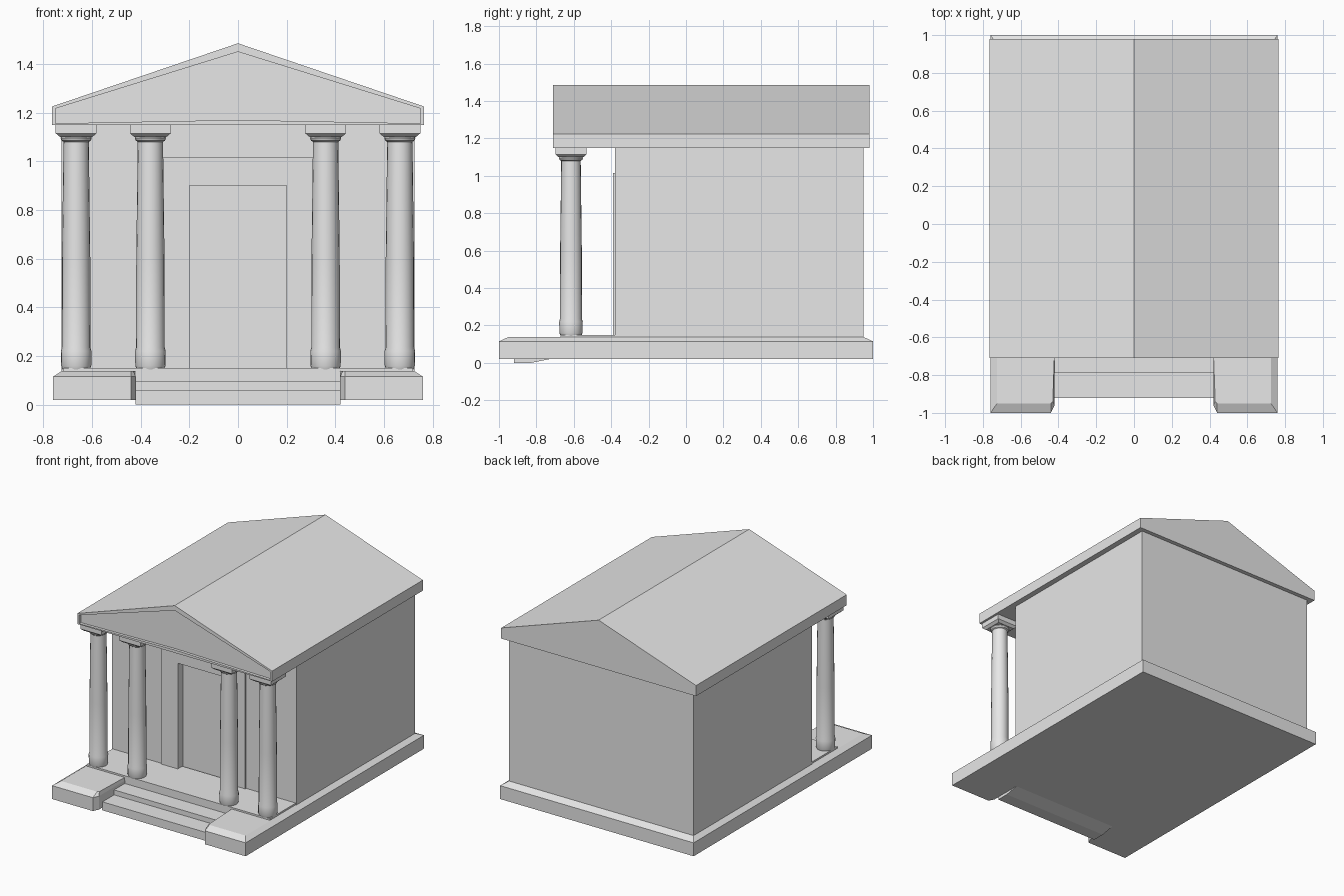
import bpy, bmesh, math

cube = bpy.data.objects.get("Cube")
if cube:
    bpy.data.objects.remove(cube, do_unlink=True)

stone = bpy.data.materials.new("grey stone")
stone.use_nodes = True
stone.diffuse_color = (0.8, 0.8, 0.8, 1)
stone.node_tree.nodes["Principled BSDF"].inputs["Base Color"].default_value = (0.8, 0.8, 0.8, 1)


def loft(name, rings, smooth=False):
    """Skin matching rings of points and cap both ends."""
    bm = bmesh.new()
    loops = [[bm.verts.new(p) for p in ring] for ring in rings]
    n = len(loops[0])
    for a, b in zip(loops, loops[1:]):
        for i in range(n):
            j = (i + 1) % n
            bm.faces.new((a[i], a[j], b[j], b[i]))
    bm.faces.new(loops[0])
    bm.faces.new(loops[-1])
    bmesh.ops.recalc_face_normals(bm, faces=bm.faces)
    mesh = bpy.data.meshes.new(name)
    bm.to_mesh(mesh)
    bm.free()
    mesh.materials.append(stone)
    obj = bpy.data.objects.new(name, mesh)
    bpy.context.collection.objects.link(obj)
    if smooth:
        bpy.ops.object.select_all(action="DESELECT")
        obj.select_set(True)
        bpy.context.view_layer.objects.active = obj
        bpy.ops.object.shade_smooth_by_angle(angle=math.radians(35))
    return obj


def flat(points, z):
    return [(x, y, z) for x, y in points]


def upright(points, y):
    return [(x, y, z) for x, z in points]


def mirrored(half):
    """Close a half outline with its mirror image across x = 0."""
    return half + [(-x, y) for x, y in reversed(half)]


def box(name, half_x, y0, y1, z0, z1):
    outline = mirrored([(half_x, y0), (half_x, y1)])
    return loft(name, [flat(outline, z0), flat(outline, z1)])


# Plinth with sloped top edge and a notch for the stairs
foot = mirrored([(0.76, 1), (0.76, -1), (0.44, -1), (0.42, -0.96), (0.42, -0.66)])
top = mirrored([(0.725, 0.95), (0.725, -0.95), (0.44, -0.95), (0.43, -0.94), (0.42, -0.66)])
loft("plinth", [flat(foot, 0.02), flat(foot, 0.115), flat(top, 0.138)])

# Stairs and porch floor
steps = [(-0.92, 0), (-0.83, 0), (-0.73, 0.02), (-0.655, 0.02),
         (-0.655, 0.095), (-0.79, 0.095), (-0.79, 0.06), (-0.92, 0.06)]
loft("stairs", [[(x, y, z) for y, z in steps] for x in (-0.422, 0.422)])
box("porch_floor", 0.72, -0.67, -0.34, 0.09, 0.15)

# Hall with a recessed doorway and thin surround
box("hall", 0.725, -0.33, 0.95, 0.13, 1.15)


def door_arch(name, half_x, z_top, y0, y1):
    outline = mirrored([(0.2, 0.9), (0.2, 0.13), (half_x, 0.13), (half_x, z_top)])
    # Order runs up one side, over the top, down the other and round the opening
    return loft(name, [upright(outline, y) for y in (y0, y1)])


door_arch("front_wall", 0.725, 1.15, -0.38, -0.33)
door_arch("door_surround", 0.33, 1.015, -0.39, -0.38)

# Roof with a recessed gable panel at the front
gable = [(0, 1.15), (0.765, 1.15), (0.765, 1.225), (0, 1.485), (-0.765, 1.225), (-0.765, 1.15)]
panel = [(0, 1.17), (0.75, 1.156), (0.75, 1.217), (0, 1.45), (-0.75, 1.217), (-0.75, 1.156)]
loft("roof", [upright(gable, 0.98), upright(gable, -0.71),
              upright(panel, -0.71), upright(panel, -0.69)])

# Columns: turned shaft with a square capital
SHAFT = [(0.056, 0.145), (0.062, 0.16), (0.063, 0.22), (0.059, 0.235), (0.058, 0.6),
         (0.052, 1.08), (0.06, 1.085), (0.064, 1.095), (0.06, 1.106), (0.056, 1.115)]
CAPITAL = [(0.066, 1.1), (0.084, 1.115), (0.084, 1.152)]


def ring(cx, cy, r, z, sides, turn=0):
    angles = [math.tau * i / sides + turn for i in range(sides)]
    return [(cx + r * math.cos(a), cy + r * math.sin(a), z) for a in angles]


for i, x in enumerate((-0.665, -0.36, 0.36, 0.665), 1):
    loft(f"column_shaft_{i}", [ring(x, -0.615, r, z, 20) for r, z in SHAFT], smooth=True)
    loft(f"column_capital_{i}",
         [ring(x, -0.615, r * math.sqrt(2), z, 4, math.pi / 4) for r, z in CAPITAL])
